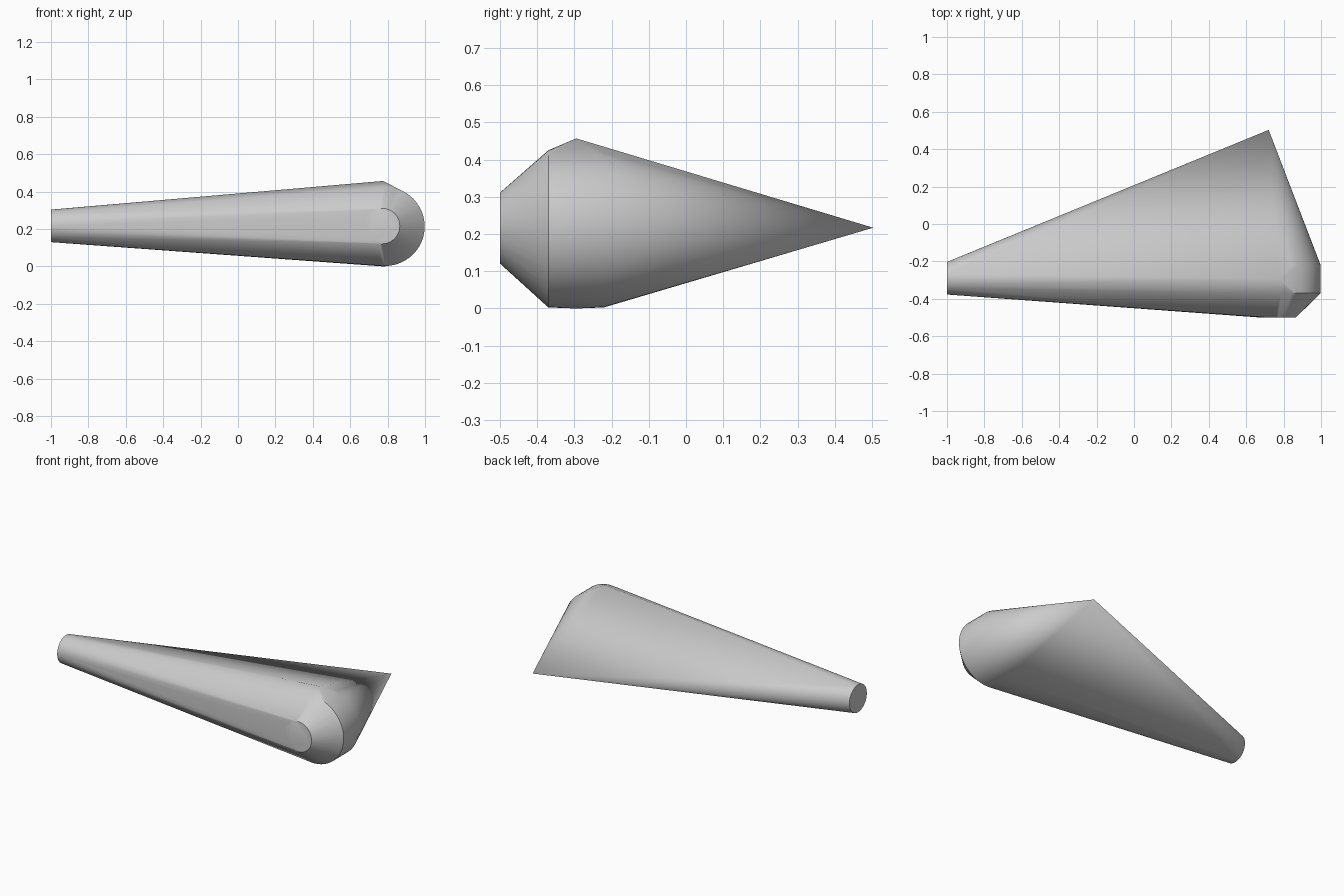
import bpy, bmesh, math
from mathutils import Matrix, Vector

cube = bpy.data.objects.get("Cube")
if cube:
    bpy.data.objects.remove(cube, do_unlink=True)

MID = 0.217  # height of the horizontal centre plane


def ring(bm, centre, radius, axis, sides=48):
    """Add a loose circle of points facing along the given axis."""
    turn = Matrix.Rotation(math.pi / 2, 4, 'Y' if axis == 'x' else 'X')
    place = Matrix.Translation(Vector(centre)) @ turn
    bmesh.ops.create_circle(bm, segments=sides, radius=radius, matrix=place)


bm = bmesh.new()
# narrow round end
ring(bm, (-1, -0.29, MID), 0.087, 'x')
# small round front face
ring(bm, (0.77, -0.5, MID - 0.001), 0.095, 'y')
# short drum at the wide end
for y in (-0.37, -0.22):
    ring(bm, (0.787, y, MID - 0.003), 0.211, 'y')
# upper ridge peak, underside point and rear tip
for point in ((0.775, -0.295, 0.457), (0.78, -0.295, 0), (0.72, 0.503, MID)):
    bm.verts.new(point)

# wrap everything in one tight skin
result = bmesh.ops.convex_hull(bm, input=bm.verts[:])
inside = {v for v in result["geom_interior"] + result["geom_unused"]
          if isinstance(v, bmesh.types.BMVert)}
bmesh.ops.delete(bm, geom=list(inside), context='VERTS')
bmesh.ops.dissolve_limit(bm, angle_limit=0.004, verts=bm.verts[:], edges=bm.edges[:])
bmesh.ops.recalc_face_normals(bm, faces=bm.faces[:])
mesh = bpy.data.meshes.new("tapered_shell")
bm.to_mesh(mesh)
bm.free()
shell = bpy.data.objects.new("tapered_shell", mesh)
bpy.context.collection.objects.link(shell)

# plain grey finish
grey = bpy.data.materials.new("plain grey")
grey.use_nodes = True
colour = (0.6, 0.6, 0.6, 1)
grey.diffuse_color = colour
grey.node_tree.nodes["Principled BSDF"].inputs["Base Color"].default_value = colour
mesh.materials.append(grey)

bpy.context.view_layer.objects.active = shell
shell.select_set(True)
bpy.ops.object.shade_smooth_by_angle(angle=math.radians(30))
